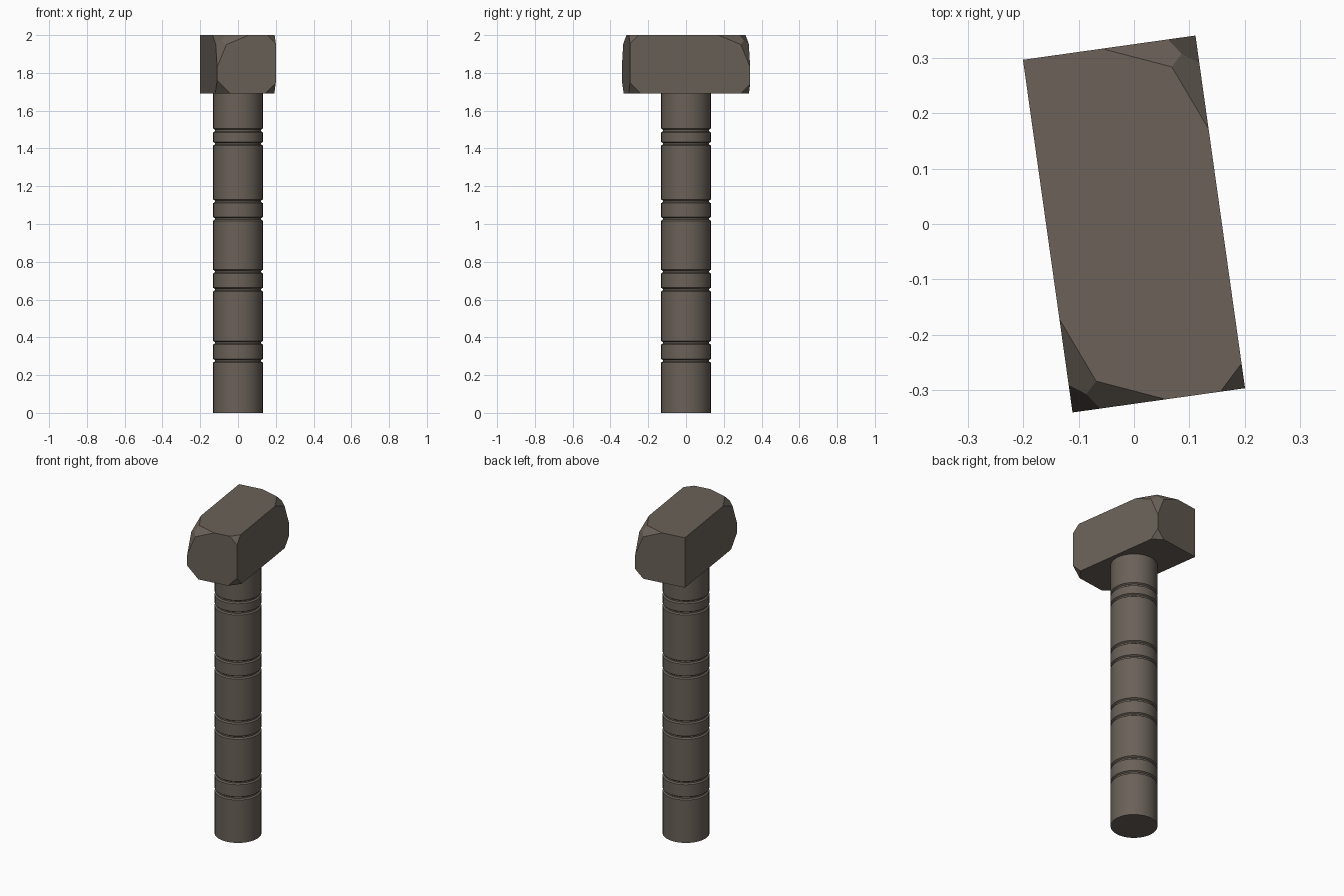
import bpy, bmesh, math
from mathutils import Vector

if "Cube" in bpy.data.objects:
    bpy.data.objects.remove(bpy.data.objects["Cube"])

stone = bpy.data.materials.new("grey brown stone")
stone.diffuse_color = (0.145, 0.120, 0.098, 1)
stone.use_nodes = True
stone.node_tree.nodes["Principled BSDF"].inputs["Base Color"].default_value = stone.diffuse_color


def finish(name, bm):
    bmesh.ops.recalc_face_normals(bm, faces=bm.faces)
    me = bpy.data.meshes.new(name)
    bm.to_mesh(me)
    bm.free()
    me.materials.append(stone)
    ob = bpy.data.objects.new(name, me)
    bpy.context.collection.objects.link(ob)
    return ob


# Hammer head: hull of a box whose corners are chipped by different amounts
HX, HY, Z0, Z1 = 0.157, 0.321, 1.69, 2.0
HZ = (Z1 - Z0) / 2
chips = {  # corner signs (x, y, z): chip size, 0.17 marks the rounded double chip
    (-1, -1, 1): 0.17, (1, 1, 1): 0.17, (1, -1, 1): 0.045, (-1, 1, 1): 0,
    (-1, -1, -1): 0.07, (1, 1, -1): 0.05, (1, -1, -1): 0.058, (-1, 1, -1): 0,
}
bm = bmesh.new()
for s, c in chips.items():
    if c == 0:
        offsets = [(0, 0, 0)]
    else:
        offsets = [(c, 0, 0), (0, c, 0), (0, 0, c)]
    if c > 0.1:
        offsets += [(0.05, 0.05, 0), (0.05, 0, 0.05), (0, 0.05, 0.05), (0.0293,) * 3]
    for o in offsets:
        bm.verts.new([s[i] * (h - o[i]) for i, h in enumerate((HX, HY, HZ))])
bmesh.ops.convex_hull(bm, input=bm.verts[:])
bmesh.ops.dissolve_limit(bm, angle_limit=math.radians(2), verts=bm.verts[:], edges=bm.edges[:])
head = finish("hammer_head", bm)
head.location.z = (Z0 + Z1) / 2
head.rotation_euler.z = math.radians(8)

# Handle: lathed profile with pairs of shallow grooves
R, DEPTH, HALF, N = 0.132, 0.009, 0.010, 32
profile = [(0, 0), (R, 0)]
for z in (0.276, 0.371, 0.653, 0.748, 1.027, 1.12, 1.425, 1.495):
    profile += [(R, z - HALF), (R - DEPTH, z - HALF * 0.4),
                (R - DEPTH, z + HALF * 0.4), (R, z + HALF)]
profile += [(R, Z0 + 0.02), (0, Z0 + 0.02)]
bm = bmesh.new()
verts = [bm.verts.new((r, 0, z)) for r, z in profile]
edges = [bm.edges.new(p) for p in zip(verts, verts[1:])]
bmesh.ops.spin(bm, geom=verts + edges, cent=(0, 0, 0), axis=(0, 0, 1),
               angle=math.tau, steps=N, use_merge=False)
bmesh.ops.remove_doubles(bm, verts=bm.verts[:], dist=0.0005)
handle = finish("handle", bm)
bpy.context.view_layer.objects.active = handle
handle.select_set(True)
bpy.ops.object.shade_smooth_by_angle(angle=math.radians(30))
